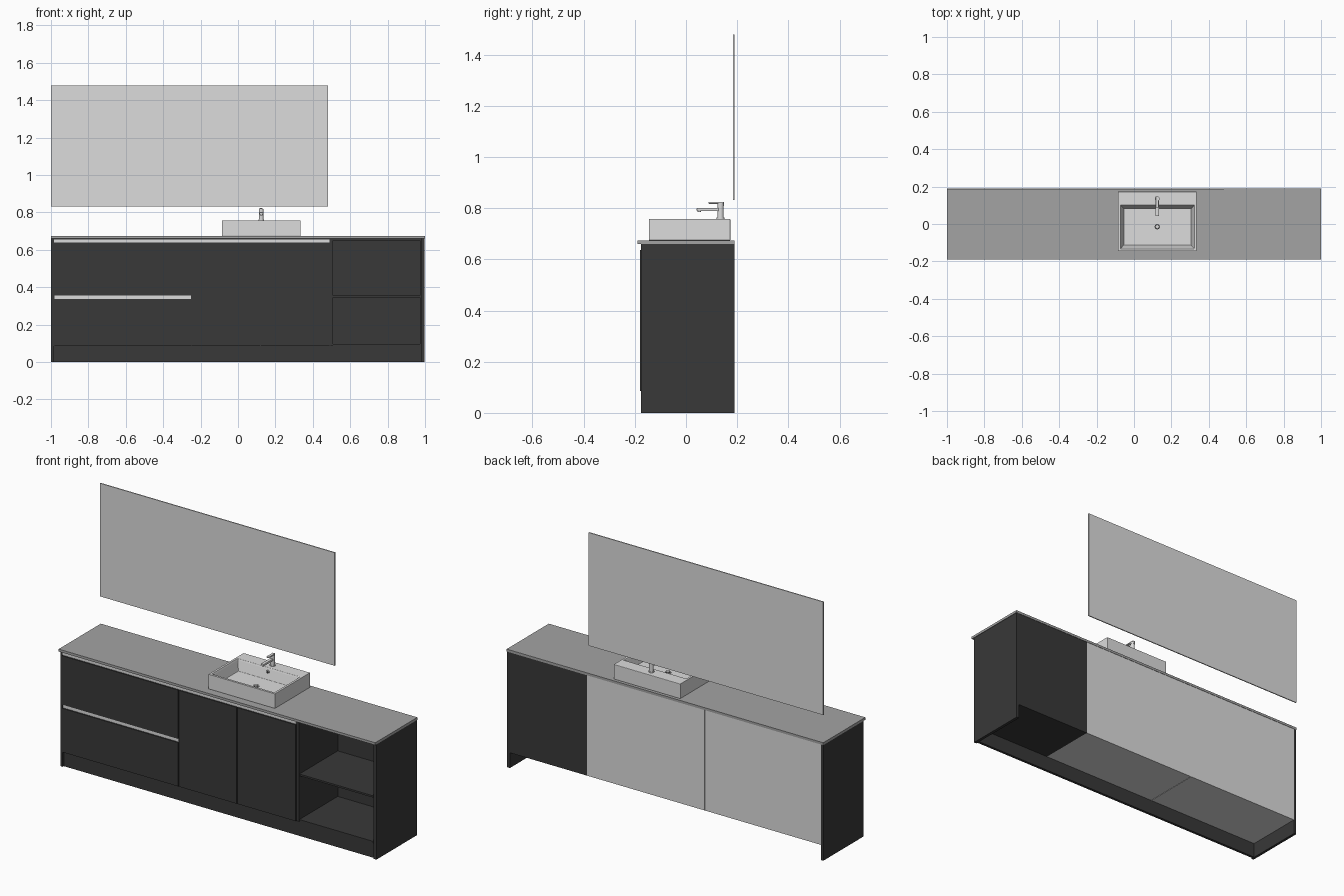
import bpy, bmesh, math
from mathutils import Vector

if "Cube" in bpy.data.objects:
    bpy.data.objects.remove(bpy.data.objects["Cube"])


def material(name, c):
    m = bpy.data.materials.new(name)
    m.diffuse_color = (c, c, c, 1)
    m.use_nodes = True
    m.node_tree.nodes["Principled BSDF"].inputs["Base Color"].default_value = m.diffuse_color
    return m


DARK = material("charcoal", 0.040)
STONE = material("mid_grey", 0.37)
LIGHT = material("light_grey", 0.72)


def finish(name, bm, mat, bevel=0):
    bmesh.ops.recalc_face_normals(bm, faces=bm.faces)
    me = bpy.data.meshes.new(name)
    bm.to_mesh(me)
    bm.free()
    me.materials.append(mat)
    ob = bpy.data.objects.new(name, me)
    bpy.context.collection.objects.link(ob)
    if bevel:
        mod = ob.modifiers.new("soft_edges", "BEVEL")
        mod.width = bevel
        mod.segments = 2
    return ob


def box(name, x, y, z, mat, bevel=0):
    bm = bmesh.new()
    bmesh.ops.create_cube(bm, size=1)
    for v in bm.verts:
        v.co = Vector([(a + b) / 2 + c * (b - a) for (a, b), c in zip((x, y, z), v.co)])
    return finish(name, bm, mat, bevel)


def cylinder(name, loc, r, depth, mat, rot=0, r2=None):
    bm = bmesh.new()
    bmesh.ops.create_cone(bm, cap_ends=True, segments=32, radius1=r,
                          radius2=r if r2 is None else r2, depth=depth)
    for f in bm.faces:
        f.smooth = len(f.verts) == 4
    for e in bm.edges:
        e.smooth = not any(len(f.verts) > 4 for f in e.link_faces)
    ob = finish(name, bm, mat)
    ob.location = loc
    ob.rotation_euler[0] = rot
    return ob


# Side panels, plinth and countertop
box("left_side_panel", (-1, -0.985), (-0.175, 0.189), (0, 0.66), DARK)
box("right_side_panel", (0.98, 0.997), (-0.175, 0.189), (0, 0.66), DARK)
box("plinth_left", (-0.985, 0), (-0.165, -0.15), (0, 0.085), DARK)
box("plinth_right", (0, 0.98), (-0.165, -0.15), (0, 0.085), DARK)
box("countertop", (-1, 1), (-0.19, 0.19), (0.66, 0.674), STONE)

# Two closed cabinet carcasses with a dark front backing
box("drawer_carcass", (-0.985, -0.251), (-0.165, 0.188), (0.086, 0.66), LIGHT)
box("door_carcass", (-0.249, 0.495), (-0.165, 0.188), (0.086, 0.66), LIGHT)
box("front_backing", (-0.985, 0.495), (-0.172, -0.165), (0.086, 0.66), DARK)

# Drawer and door fronts
FRONT_Y = (-0.18, -0.172)
for name, x, z in (("upper_drawer_front", (-0.982, -0.252), (0.357, 0.636)),
                   ("lower_drawer_front", (-0.982, -0.252), (0.086, 0.336)),
                   ("left_door", (-0.248, 0.118), (0.086, 0.636)),
                   ("right_door", (0.122, 0.49), (0.086, 0.636))):
    box(name, x, FRONT_Y, z, DARK)

# Long metal grip channels
box("top_grip_channel", (-0.985, 0.49), (-0.176, -0.171), (0.638, 0.655), LIGHT)
box("drawer_grip_channel", (-0.982, -0.252), (-0.176, -0.171), (0.338, 0.355), LIGHT)

# Open shelf niche
box("niche_divider", (0.495, 0.507), (-0.175, 0.188), (0.086, 0.66), DARK)
box("niche_inner_side", (0.973, 0.98), (-0.165, 0.188), (0.086, 0.66), DARK)
box("niche_back", (0.507, 0.98), (0.176, 0.188), (0.086, 0.66), DARK)
for name, z in (("niche_floor", 0.086), ("niche_shelf", 0.346), ("niche_top", 0.65)):
    box(name, (0.507, 0.973), (-0.17, 0.176), (z, z + 0.01), DARK)

# Wall mirror
box("mirror", (-1, 0.482), (0.184, 0.19), (0.832, 1.478), LIGHT)

# Basin: outer wall, flat rim with rear deck, sloping bowl
bm = bmesh.new()
rings = [((-0.085, 0.335), (-0.145, 0.173), 0.674),
         ((-0.085, 0.335), (-0.145, 0.173), 0.758),
         ((-0.072, 0.322), (-0.132, 0.100), 0.758),
         ((-0.069, 0.319), (-0.129, 0.097), 0.750),
         ((-0.055, 0.305), (-0.112, 0.082), 0.697)]
loops = [[bm.verts.new((x[i], y[j], z)) for i, j in ((0, 0), (1, 0), (1, 1), (0, 1))]
         for x, y, z in rings]
for a, b in zip(loops, loops[1:]):
    for k in range(4):
        n = (k + 1) % 4
        bm.faces.new((a[k], a[n], b[n], b[k]))
bm.faces.new(loops[0])
bm.faces.new(loops[-1])
finish("basin", bm, LIGHT, 0.002)

# Drain and overflow
FX = 0.124
cylinder("drain_ring", (FX, -0.015, 0.698), 0.019, 0.004, LIGHT)
cylinder("drain_slot", (FX, -0.015, 0.7005), 0.014, 0.002, DARK)
cylinder("drain_plug", (FX, -0.015, 0.702), 0.011, 0.004, LIGHT, 0, 0.009)
cylinder("overflow_ring", (FX, 0.091, 0.736), 0.010, 0.006, LIGHT, math.pi / 2)
cylinder("overflow_hole", (FX, 0.0885, 0.736), 0.006, 0.003, DARK, math.pi / 2)

# Tap
cylinder("tap_base", (FX, 0.135, 0.760), 0.015, 0.006, LIGHT)
cylinder("tap_body", (FX, 0.135, 0.784), 0.012, 0.050, LIGHT)
cylinder("tap_cap", (FX, 0.135, 0.813), 0.0125, 0.010, LIGHT)
box("tap_spout", (FX - 0.009, FX + 0.009), (0.042, 0.135), (0.789, 0.801), LIGHT, 0.002)
cylinder("tap_nozzle", (FX, 0.052, 0.787), 0.007, 0.006, LIGHT)
box("tap_lever", (FX - 0.008, FX + 0.008), (0.088, 0.148), (0.817, 0.824), LIGHT, 0.002)
